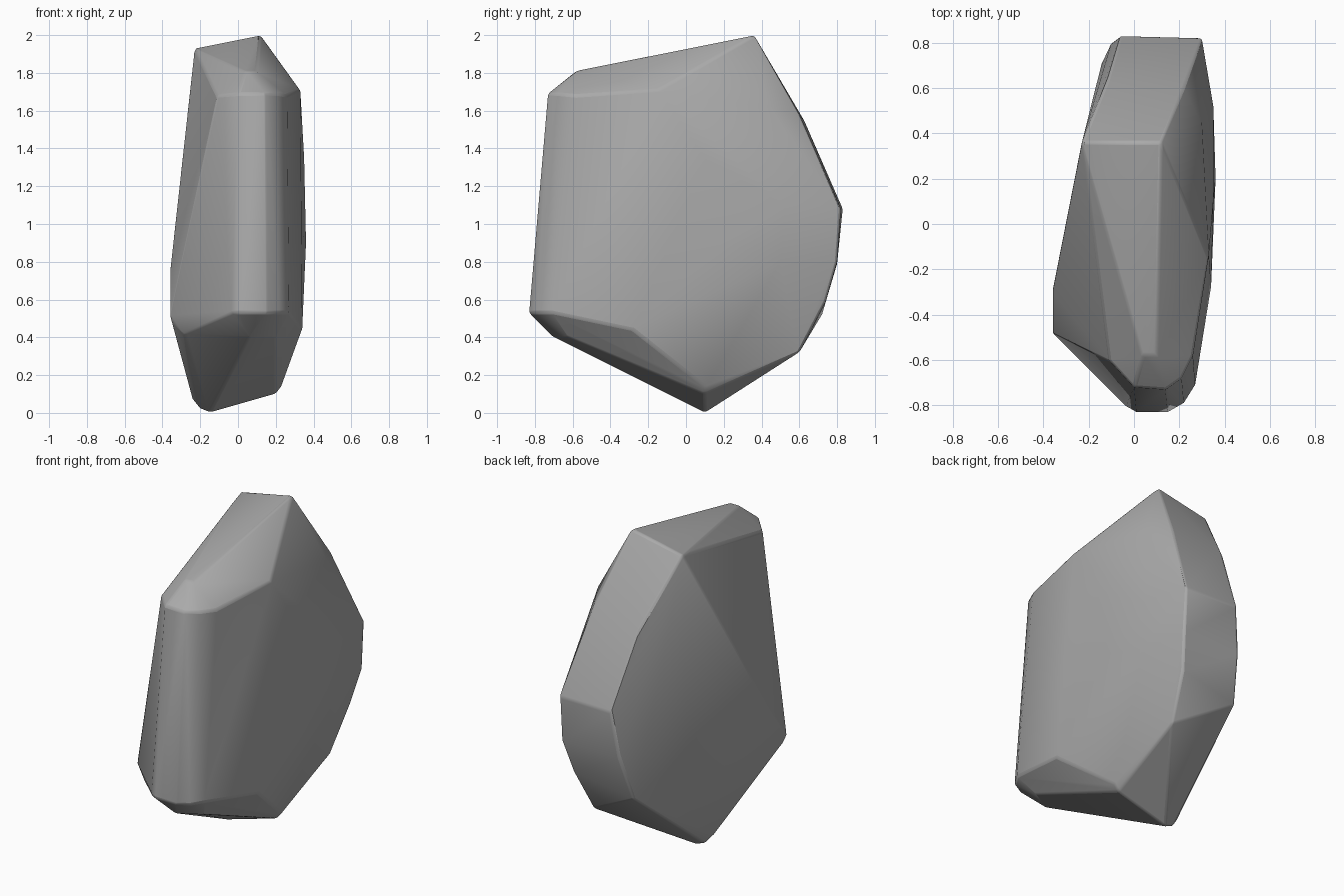
import bpy
import bmesh
import math
from mathutils import Vector

default_cube = bpy.data.objects.get("Cube")
if default_cube:
    bpy.data.objects.remove(default_cube, do_unlink=True)


def make_material(name, colour):
    material = bpy.data.materials.new(name)
    material.use_nodes = True
    material.diffuse_color = colour
    material.node_tree.nodes["Principled BSDF"].inputs["Base Color"].default_value = colour
    return material


# Corner points of the boulder, grouped by region
crown = [(-.23, .36, 1.93), (.12, .36, 2), (.04, -.58, 1.81), (.1, -.58, 1.81)]

front_upper_rim = [(-.11, -.6, 1.68), (0, -.72, 1.69), (.14, -.73, 1.69),
                   (.21, -.68, 1.69), (.26, -.58, 1.68)]

front_lower_rim = [(-.03, -.81, .53), (.01, -.83, .53), (.15, -.83, .53),
                   (.22, -.79, .53), (.27, -.71, .53)]

left_flank = [(.33, -.15, 1.71), (.34, -.28, .44), (.35, .1, 1.35),
              (.36, .2, .9), (.35, .5, .8), (.35, .52, 1.1), (.3, .44, 1.62)]

right_flank = [(-.36, -.48, .52), (-.36, -.3, .75), (-.35, -.46, .48),
               (-.24, .31, .32)]

back_left_edge = [(.22, .6, 1.58), (.3, .82, 1.08), (.3, .8, .8),
                  (.26, .74, .59), (.22, .6, .32)]

back_right_edge = [(-.12, .63, 1.54), (-.06, .83, 1.08), (-.1, .8, .79),
                   (-.14, .72, .52)]

underside = [(-.15, .1, 0), (-.2, .1, .02), (-.24, .08, .07), (.2, .1, .1),
             (.23, .1, .14), (.06, -.7, .4), (.2, -.62, .4), (-.29, -.5, .42)]

regions = (crown, front_upper_rim, front_lower_rim, left_flank, right_flank,
           back_left_edge, back_right_edge, underside)

# Wrap the corners in a faceted shell and merge nearly flat facets
bm = bmesh.new()
for region in regions:
    for corner in region:
        bm.verts.new(Vector(corner))
hull = bmesh.ops.convex_hull(bm, input=bm.verts[:])
unused = set(hull["geom_interior"]) | set(hull["geom_unused"])
loose = [item for item in unused if isinstance(item, bmesh.types.BMVert)]
bmesh.ops.delete(bm, geom=loose, context="VERTS")
bmesh.ops.dissolve_limit(bm, angle_limit=math.radians(3),
                         verts=bm.verts[:], edges=bm.edges[:])
bmesh.ops.recalc_face_normals(bm, faces=bm.faces[:])

mesh = bpy.data.meshes.new("boulder")
bm.to_mesh(mesh)
bm.free()
boulder = bpy.data.objects.new("boulder", mesh)
bpy.context.collection.objects.link(boulder)
mesh.materials.append(make_material("stone grey", (.4, .4, .4, 1)))

# Worn edges: a narrow bevel on the pronounced creases
bevel = boulder.modifiers.new("worn_edges", "BEVEL")
bevel.width = .012
bevel.segments = 2
bevel.limit_method = "ANGLE"
bevel.angle_limit = math.radians(25)

# Soft shading across gentle facets, crisp along strong creases
bpy.context.view_layer.objects.active = boulder
boulder.select_set(True)
bpy.ops.object.shade_smooth_by_angle(angle=math.radians(30))
